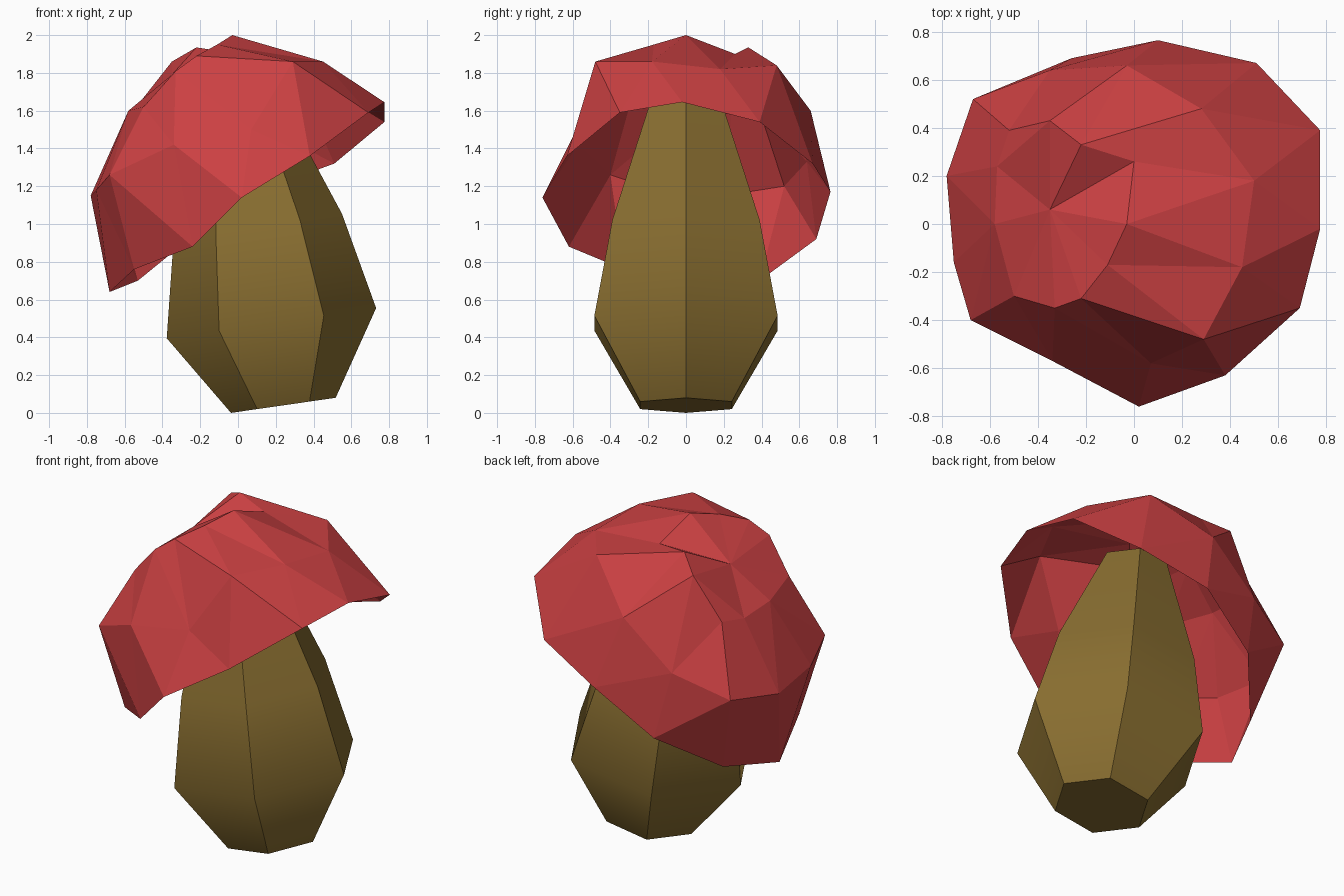
import bpy, bmesh, math
from mathutils import Vector, Matrix
from mathutils.geometry import delaunay_2d_cdt

if "Cube" in bpy.data.objects:
    bpy.data.objects.remove(bpy.data.objects["Cube"])


def finish(bm, name, color):
    mesh = bpy.data.meshes.new(name)
    bm.to_mesh(mesh)
    bm.free()
    obj = bpy.data.objects.new(name, mesh)
    bpy.context.collection.objects.link(obj)
    mat = bpy.data.materials.new(name + "_colour")
    mat.diffuse_color = (*color, 1)
    mat.use_nodes = True
    mat.node_tree.nodes["Principled BSDF"].inputs["Base Color"].default_value = mat.diffuse_color
    mesh.materials.append(mat)
    return obj


# Stem: leaning six-sided rings (x, z, radius), capped at both ends
bm = bmesh.new()
tilt = Matrix.Rotation(-math.radians(8.2), 3, 'Y')
rings = []
for x, z, r in [(0.24, 0.04, 0.28), (0.177, 0.475, 0.56),
                (0.105, 0.99, 0.45), (0.0, 1.68, 0.2)]:
    rings.append([bm.verts.new(Vector((x, 0, z)) + tilt @ Vector(
        (r * math.cos(i * math.pi / 3), r * math.sin(i * math.pi / 3), 0)))
        for i in range(6)])
for a, b in zip(rings, rings[1:]):
    for i in range(6):
        j = (i + 1) % 6
        bm.faces.new((a[i], a[j], b[j], b[i]))
bm.faces.new(rings[0][::-1])
bm.faces.new(rings[-1])
stem = finish(bm, "stem", (0.25, 0.156, 0.03))
bpy.context.view_layer.objects.active = stem
stem.select_set(True)
bpy.ops.object.shade_smooth_by_angle(angle=math.radians(45))

# Cap: open faceted shell; rim loop, then the hand-shaped lumps on the dome
rim = [(.02, -.76, 1.14), (.38, -.63, 1.36), (.69, -.35, 1.59), (.775, -.02, 1.645),
       (.775, .39, 1.54), (.51, .67, 1.32), (.1, .765, 1.17), (-.26, .69, .92),
       (-.53, .39, .70), (-.68, .05, .64), (-.55, -.33, .76), (-.24, -.62, .88)]
dome = [(-.78, .2, 1.15), (-.75, -.16, 1.18), (-.68, -.4, 1.26), (-.67, .52, 1.2),
        (-.34, -.57, 1.42), (-.35, .64, 1.33), (.07, -.58, 1.5), (-.03, .66, 1.6),
        (-.58, 0, 1.6), (-.57, .24, 1.58), (-.52, .39, 1.6), (-.5, -.3, 1.62),
        (-.33, -.35, 1.81), (-.22, -.31, 1.89), (.29, -.48, 1.86), (.45, -.18, 1.86),
        (.5, .18, 1.82), (.28, .48, 1.84), (0, .26, 1.9), (-.22, .33, 1.935),
        (-.35, .43, 1.86), (-.03, 0, 2.0), (-.11, -.17, 1.95), (-.35, .06, 1.79)]
points = [Vector(p) for p in rim + dome]
# Creases round the dent near the top (indices into points)
creases = [(31, 29), (30, 31), (31, 35), (30, 35)]
lean = Matrix.Rotation(math.radians(34.6), 3, 'Y')
flat = []
for p in points:
    q = lean @ (p - Vector((.05, 0, 1.1)))
    theta = math.atan2(math.hypot(q.x, q.y), q.z)
    flat.append(Vector((q.x, q.y)).normalized() * theta)
loop = list(range(len(rim)))
_, _, tris, source, _, _ = delaunay_2d_cdt(flat, creases, [loop], 1, 1e-5)
bm = bmesh.new()
verts = [bm.verts.new(points[s[0]]) for s in source]
for t in tris:
    bm.faces.new([verts[i] for i in t])
finish(bm, "cap", (0.6, 0.052, 0.055))
